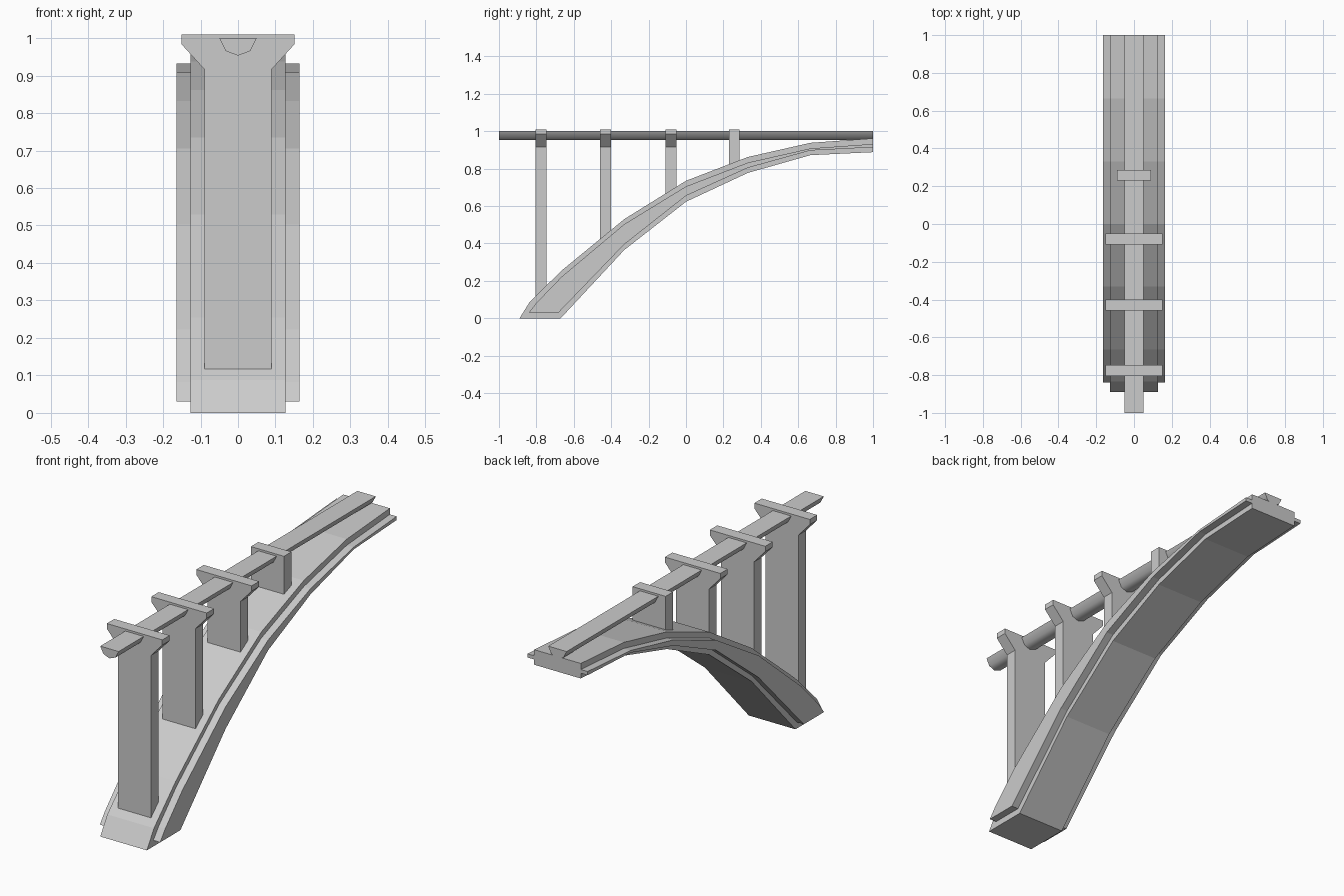
import bpy
import bmesh
import math

default = bpy.data.objects.get("Cube")
if default:
    bpy.data.objects.remove(default, do_unlink=True)

# Single plain concrete colour
concrete = bpy.data.materials.new("concrete_grey")
concrete.use_nodes = True
GREY = (0.6, 0.6, 0.6, 1)
concrete.diffuse_color = GREY
bsdf = next(n for n in concrete.node_tree.nodes if n.type == 'BSDF_PRINCIPLED')
bsdf.inputs["Base Color"].default_value = GREY


def extrude(name, outline, start, end, axis):
    """Extrude a closed outline; axis X takes (y, z) points, axis Y takes (x, z)."""
    def place(p, t):
        return (t, p[0], p[1]) if axis == 'X' else (p[0], t, p[1])
    bm = bmesh.new()
    near = [bm.verts.new(place(p, start)) for p in outline]
    far = [bm.verts.new(place(p, end)) for p in outline]
    bm.faces.new(near)
    bm.faces.new(far)
    for i in range(len(outline)):
        j = (i + 1) % len(outline)
        bm.faces.new((near[i], near[j], far[j], far[i]))
    bmesh.ops.recalc_face_normals(bm, faces=bm.faces)
    mesh = bpy.data.meshes.new(name)
    bm.to_mesh(mesh)
    bm.free()
    mesh.materials.append(concrete)
    obj = bpy.data.objects.new(name, mesh)
    bpy.context.scene.collection.objects.link(obj)
    return obj


def mirrored(half):
    """Complete a half outline running from top to bottom on the +x side."""
    return half + [(-x, z) for x, z in reversed(half) if x > 0]


# Main arch rib
top = [(-0.89, 0), (-0.835, 0.088), (-0.665, 0.255), (-0.33, 0.53), (0, 0.735),
       (0.33, 0.862), (0.665, 0.938), (1, 0.962)]
bottom = [(1, 0.888), (0.665, 0.872), (0.33, 0.777), (0, 0.623), (-0.33, 0.365), (-0.67, 0)]
extrude("arch_rib", top + bottom, -0.127, 0.127, 'X')

# Raised band along both flanks of the arch
band_top = [(-0.84, 0.03), (-0.80, 0.082), (-0.665, 0.222), (-0.33, 0.503), (0, 0.705),
            (0.33, 0.832), (0.665, 0.908), (1, 0.932)]
band_bottom = [(1, 0.914), (0.665, 0.897), (0.33, 0.804), (0, 0.655), (-0.33, 0.395), (-0.682, 0.03)]
for side, name in ((1, "left_arch_band"), (-1, "right_arch_band")):
    extrude(name, band_top + band_bottom, side * 0.12, side * 0.164, 'X')

# Deck beam with rounded underside
deck = extrude("deck_beam", mirrored([(0.05, 1), (0.033, 0.966), (0, 0.953)]), -1, 1, 'Y')
deck.select_set(True)
bpy.context.view_layer.objects.active = deck
bpy.ops.object.shade_smooth_by_angle(angle=math.radians(50))

# Columns: flared heads on the tall ones, a plain block near the crown
HEAD = [(0.151, 1.01), (0.151, 0.984), (0.09, 0.917)]
for number, (y, base, flared) in enumerate(
        [(-0.776, 0.08, True), (-0.43, 0.38, True), (-0.08, 0.64, True), (0.258, 0.80, False)], 1):
    upper = HEAD if flared else [(0.09, 1.01)]
    extrude(f"column_{number}", mirrored(upper + [(0.09, base)]), y - 0.029, y + 0.029, 'Y')
